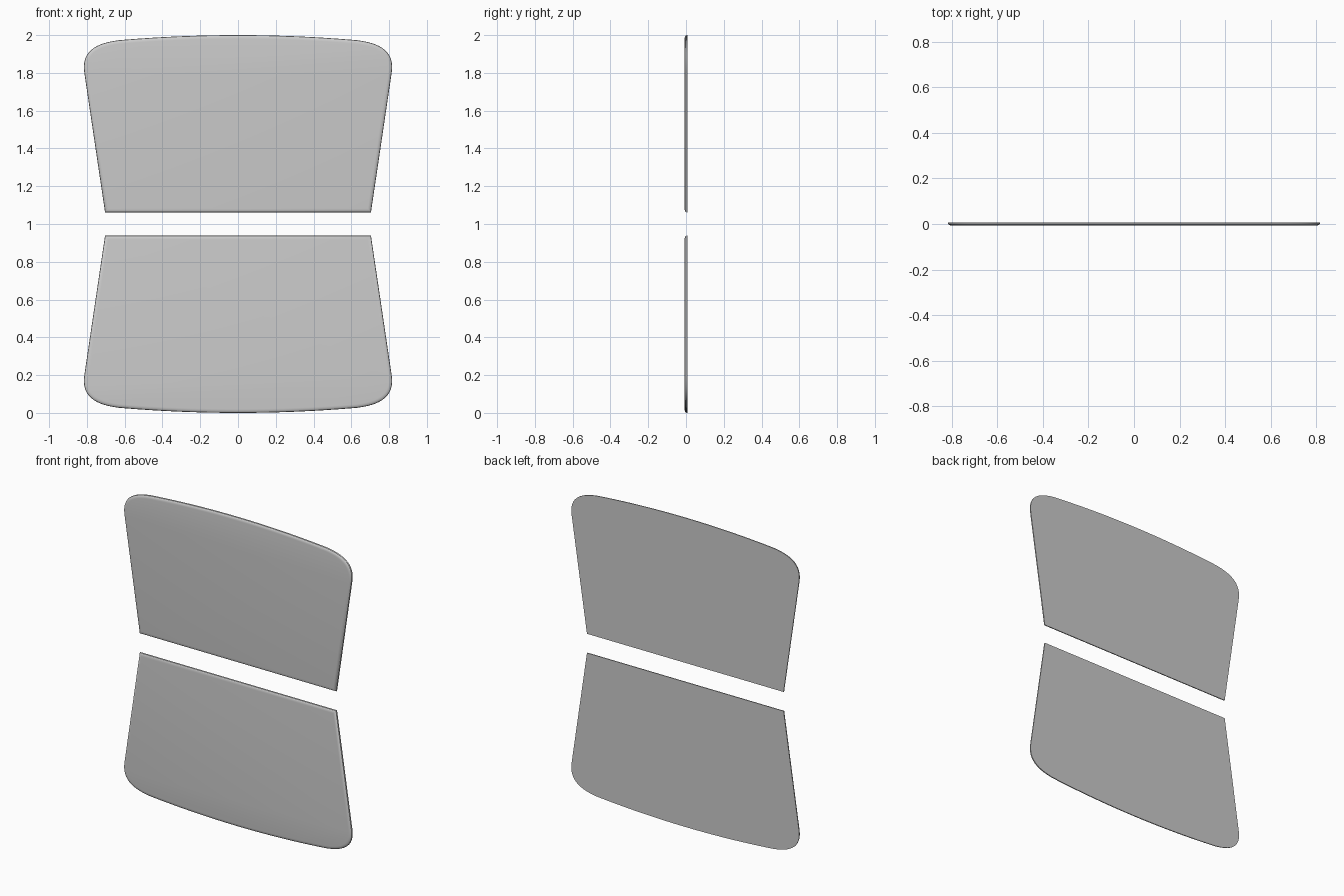
import bpy, bmesh, math
from mathutils import Vector

if "Cube" in bpy.data.objects:
    bpy.data.objects.remove(bpy.data.objects["Cube"])

HALF = 0.0075     # half thickness
ROUND_W = 0.02    # width of the front edge rounding
ROUND_D = 0.011   # depth of the front edge rounding


def bezier(p, n):
    a, b, c, d = [Vector(q) for q in p]
    return [a * (1 - t) ** 3 + b * 3 * t * (1 - t) ** 2 + c * 3 * t * t * (1 - t) + d * t ** 3
            for t in [i / n for i in range(n + 1)]]


def outline():
    # right half from bottom corner up to the crown, then mirrored
    right = [Vector((0.704, 1.062))]
    right += bezier([(0.812, 1.79), (0.835, 1.91), (0.76, 1.957), (0.63, 1.973)], 14)
    right += [Vector((x, 2 - 0.027 * (x / 0.63) ** 2)) for x in [0.63 * (1 - i / 8) for i in range(1, 9)]]
    left = [Vector((-p.x, p.y)) for p in reversed(right[:-1])]
    return right + left


def inset(pts, d):
    out = []
    for i, p in enumerate(pts):
        e1 = (p - pts[i - 1]).normalized()
        e2 = (pts[(i + 1) % len(pts)] - p).normalized()
        n1, n2 = Vector((-e1.y, e1.x)), Vector((-e2.y, e2.x))
        out.append(p + (n1 + n2) * d / (1 + n1.dot(n2)))
    return out


def panel(name, flip):
    pts = outline()
    # rings from the flat back to the rounded front edge
    rings = [(0, HALF)]
    for i in range(5):
        a = i / 4 * math.pi / 2
        rings.append((ROUND_W * (1 - math.cos(a)), -HALF + ROUND_D * (1 - math.sin(a))))
    bm = bmesh.new()
    loops = []
    for d, y in rings:
        loops.append([bm.verts.new((p.x, y, 2 - p.y if flip else p.y)) for p in inset(pts, d)])
    n = len(pts)
    for a, b in zip(loops, loops[1:]):
        for i in range(n):
            j = (i + 1) % n
            bm.faces.new((a[i], a[j], b[j], b[i]))
    bm.faces.new(loops[0])
    bm.faces.new(loops[-1])
    bmesh.ops.recalc_face_normals(bm, faces=bm.faces)
    me = bpy.data.meshes.new(name)
    bm.to_mesh(me)
    bm.free()
    ob = bpy.data.objects.new(name, me)
    bpy.context.collection.objects.link(ob)
    bpy.ops.object.select_all(action='DESELECT')
    ob.select_set(True)
    bpy.context.view_layer.objects.active = ob
    bpy.ops.object.shade_smooth_by_angle(angle=math.radians(30))


# upper and lower panels
panel("upper_panel", False)
panel("lower_panel", True)
